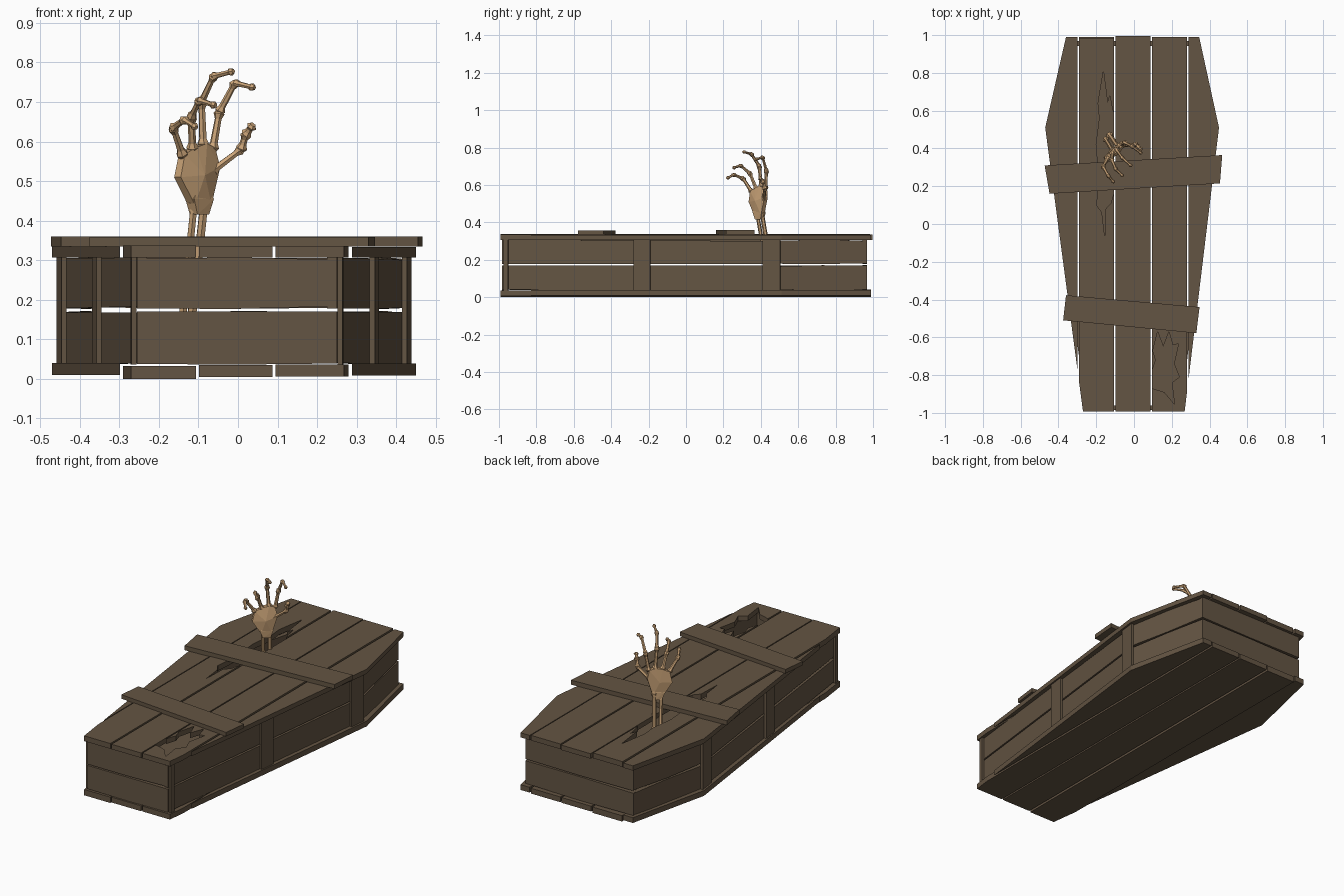
import bpy, bmesh, math, random
from mathutils import Vector

if "Cube" in bpy.data.objects:
    bpy.data.objects.remove(bpy.data.objects["Cube"])

random.seed(4)


def material(name, rgb):
    m = bpy.data.materials.new(name)
    m.diffuse_color = (*rgb, 1)
    m.use_nodes = True
    m.node_tree.nodes["Principled BSDF"].inputs["Base Color"].default_value = m.diffuse_color
    return m


WOOD = material("old_wood", (0.127, 0.090, 0.056))
BONE = material("aged_bone", (0.60, 0.375, 0.19))


def finish(name, bm, mat):
    bmesh.ops.recalc_face_normals(bm, faces=bm.faces)
    me = bpy.data.meshes.new(name)
    bm.to_mesh(me)
    bm.free()
    me.materials.append(mat)
    ob = bpy.data.objects.new(name, me)
    bpy.context.collection.objects.link(ob)
    return ob


def prism(name, pts, z0, z1, mat=WOOD):
    """Extrude a plan outline between two heights."""
    bm = bmesh.new()
    f = bm.faces.new([bm.verts.new((x, y, z0)) for x, y in pts])
    r = bmesh.ops.extrude_face_region(bm, geom=[f])
    for v in r["geom"]:
        if isinstance(v, bmesh.types.BMVert):
            v.co.z = z1
    return finish(name, bm, mat)


def hull(name, pts, mat):
    bm = bmesh.new()
    vs = [bm.verts.new(p) for p in pts]
    r = bmesh.ops.convex_hull(bm, input=vs)
    loose = [v for v in bm.verts if not v.link_faces]
    bmesh.ops.delete(bm, geom=loose, context='VERTS')
    bmesh.ops.dissolve_limit(bm, angle_limit=0.01, verts=bm.verts, edges=bm.edges)
    return finish(name, bm, mat)


def clip(pts, x, sign):
    """Keep the part of a polygon with sign * (px - x) >= 0."""
    out = []
    for a, b in zip(pts, pts[1:] + pts[:1]):
        da, db = sign * (a[0] - x), sign * (b[0] - x)
        if da >= 0:
            out.append(a)
        if da * db < 0:
            t = da / (da - db)
            out.append((x, a[1] + t * (b[1] - a[1])))
    return out


def notch(pts, x, chain):
    """Insert a jagged break into the plank edge that runs along x."""
    out = []
    for a, b in zip(pts, pts[1:] + pts[:1]):
        out.append(a)
        if abs(a[0] - x) < 1e-6 and abs(b[0] - x) < 1e-6:
            out += chain if (b[1] - a[1]) * (chain[-1][1] - chain[0][1]) > 0 else chain[::-1]
    return out


# Lid and floor planks cut from the six-sided outline
OUTLINE = [(-0.36, 0.99), (-0.47, 0.51), (-0.27, -0.993), (0.268, -0.993), (0.45, 0.51), (0.345, 0.99)]
SPANS = [(-0.5, -0.299), (-0.291, -0.106), (-0.098, 0.087), (0.095, 0.280), (0.288, 0.5)]
HAND_BREAK = [(-0.106, 0.58), (-0.115, 0.61), (-0.128, 0.68), (-0.14, 0.64), (-0.162, 0.81), (-0.19, 0.64),
              (-0.182, 0.56), (-0.20, 0.42), (-0.185, 0.25), (-0.197, 0.10), (-0.17, 0.06),
              (-0.155, -0.065), (-0.15, 0.08), (-0.122, 0.11), (-0.106, 0.17)]
FOOT_BREAK = [(0.095, -0.78), (0.115, -0.72), (0.10, -0.67), (0.125, -0.57), (0.155, -0.65), (0.185, -0.57),
              (0.205, -0.64), (0.235, -0.635), (0.212, -0.74), (0.24, -0.81), (0.20, -0.84),
              (0.215, -0.955), (0.16, -0.89), (0.095, -0.87)]
for i, (x0, x1) in enumerate(SPANS):
    pts = clip(clip(OUTLINE, x0, 1), x1, -1)
    dz = (0.010, 0.003, 0.005, 0.006, 0.009)[i]
    prism(f"floor_plank_{i}", pts, dz - 0.003 if i == 1 else dz, dz + 0.030)
    dy = (0, -0.006, 0.006, 0, 0)[i]
    pts = [(x, y + dy if y > 0.9 else y) for x, y in pts]
    if i == 1:
        pts = notch(pts, -0.106, HAND_BREAK)
    if i == 3:
        pts = notch(pts, 0.095, FOOT_BREAK)
    prism(f"lid_plank_{i}", pts, 0.307, (0.334, 0.337, 0.335, 0.336, 0.333)[i])

# Two crooked battens nailed over the lid
prism("upper_batten", [(-0.473, 0.31), (0.467, 0.365), (0.455, 0.215), (-0.447, 0.16)], 0.335, 0.360)
prism("lower_batten", [(-0.36, -0.377), (0.347, -0.44), (0.33, -0.578), (-0.375, -0.51)], 0.335, 0.358)


def board(name, p, q, thick, z0, z1, wobble=0.0):
    """Upright board on the line p-q; its thickness goes to the left of p-q."""
    d = (Vector(q) - Vector(p)).normalized()
    n = Vector((-d.y, d.x)) * thick
    pts = []
    for e in (Vector(p), Vector(q)):
        a = z0 + random.uniform(0, wobble)
        b = z1 - random.uniform(0, wobble)
        for c in (e, e + n):
            pts += [(c.x, c.y, a), (c.x, c.y, b)]
    mid = (Vector(p) + Vector(q)) / 2
    for c in (mid, mid + n):
        pts += [(c.x, c.y, z0), (c.x, c.y, z1)]
    hull(name, pts, WOOD)


# Walls, counter-clockwise so the thickness points inwards
WALL = [(-0.255, -0.985), (0.250, -0.985), (0.425, 0.50), (0.330, 0.968), (-0.347, 0.968), (-0.445, 0.50)]
NAMES = ["foot_end", "right_side", "right_shoulder", "head_end", "left_shoulder", "left_side"]
for k, name in enumerate(NAMES):
    p, q = WALL[k], WALL[(k + 1) % 6]
    board(name + "_lower_board", p, q, 0.025, 0.036, 0.171, 0.007)
    board(name + "_upper_board", p, q, 0.025, 0.177, 0.307, 0.007)

# Upright posts on the outside of the long sides
for side, p, q in (("right", WALL[1], WALL[2]), ("left", WALL[0], WALL[5])):
    a, b = Vector(p), Vector(q)
    for tag, y0, y1 in (("foot", -0.975, -0.95), ("middle", -0.28, -0.19), ("shoulder", 0.41, 0.505)):
        s, e = [a.lerp(b, (y - a.y) / (b.y - a.y)) for y in (y0, y1)]
        board(f"{side}_{tag}_post", s, e, -0.013 if side == "right" else 0.013, 0.036, 0.308)


def bone(name, p, q, r, sides=6):
    """Faceted bone with a narrow shaft and knobbed ends."""
    p, q = Vector(p), Vector(q)
    rot = (q - p).to_track_quat('Z', 'Y')
    ln = (q - p).length
    k = min(0.3, 1.3 * r / ln)
    bm = bmesh.new()
    rings = []
    for t, s in ((-0.4 * k, 0.7), (0.3 * k, 1.25), (1.1 * k, 0.8), (1 - 1.1 * k, 0.7), (1 - 0.3 * k, 1.15), (1 + 0.4 * k, 0.65)):
        rings.append([bm.verts.new(p + rot @ Vector((r * s * math.cos(a), r * s * math.sin(a), t * ln)))
                      for a in [2 * math.pi * j / sides for j in range(sides)]])
    for a, b in zip(rings, rings[1:]):
        for j in range(sides):
            bm.faces.new((a[j], a[(j + 1) % sides], b[(j + 1) % sides], b[j]))
    bm.faces.new(rings[0])
    bm.faces.new(rings[-1])
    finish(name, bm, BONE)


# Forearm rising through the break in the lid
bone("forearm_bone_outer", (-0.128, 0.470, 0.06), (-0.084, 0.405, 0.455), 0.016)
bone("forearm_bone_inner", (-0.150, 0.448, 0.06), (-0.110, 0.380, 0.450), 0.014)

# Wrist and palm as faceted blocks
N = Vector((0.7, -0.7, 0))


def slab(name, rows):
    hull(name, [Vector(p) + N * s for *p, h in rows for s in (-h, h)], BONE)


slab("wrist", [(-0.083, 0.408, 0.415, 0.014), (-0.112, 0.378, 0.415, 0.014), (-0.072, 0.415, 0.455, 0.016),
               (-0.122, 0.367, 0.455, 0.016), (-0.085, 0.40, 0.48, 0.012), (-0.11, 0.378, 0.48, 0.012)])
slab("palm", [(-0.066, 0.425, 0.585, 0.012), (-0.088, 0.402, 0.595, 0.014), (-0.115, 0.376, 0.585, 0.013),
              (-0.142, 0.350, 0.568, 0.011), (-0.054, 0.428, 0.535, 0.013), (-0.153, 0.343, 0.51, 0.012),
              (-0.10, 0.385, 0.515, 0.024), (-0.076, 0.410, 0.44, 0.013), (-0.118, 0.372, 0.44, 0.013)])

# Curled fingers, three bones each
FINGERS = {
    "index": [(-0.064, 0.425, 0.58), (-0.047, 0.430, 0.675), (-0.008, 0.410, 0.748), (0.038, 0.375, 0.737)],
    "middle": [(-0.088, 0.402, 0.59), (-0.092, 0.392, 0.70), (-0.062, 0.350, 0.765), (-0.015, 0.308, 0.777)],
    "ring": [(-0.115, 0.375, 0.58), (-0.118, 0.342, 0.662), (-0.098, 0.292, 0.704), (-0.060, 0.255, 0.692)],
    "little": [(-0.140, 0.350, 0.565), (-0.164, 0.305, 0.635), (-0.136, 0.255, 0.655), (-0.108, 0.222, 0.637)],
    "thumb": [(-0.065, 0.415, 0.525), (0.008, 0.422, 0.580), (0.020, 0.412, 0.618), (0.036, 0.395, 0.640)],
}
for name, path in FINGERS.items():
    for j, (p, q) in enumerate(zip(path, path[1:])):
        bone(f"{name}_bone_{j}", p, q, 0.0125 - 0.0017 * j if name != "thumb" else 0.012)
